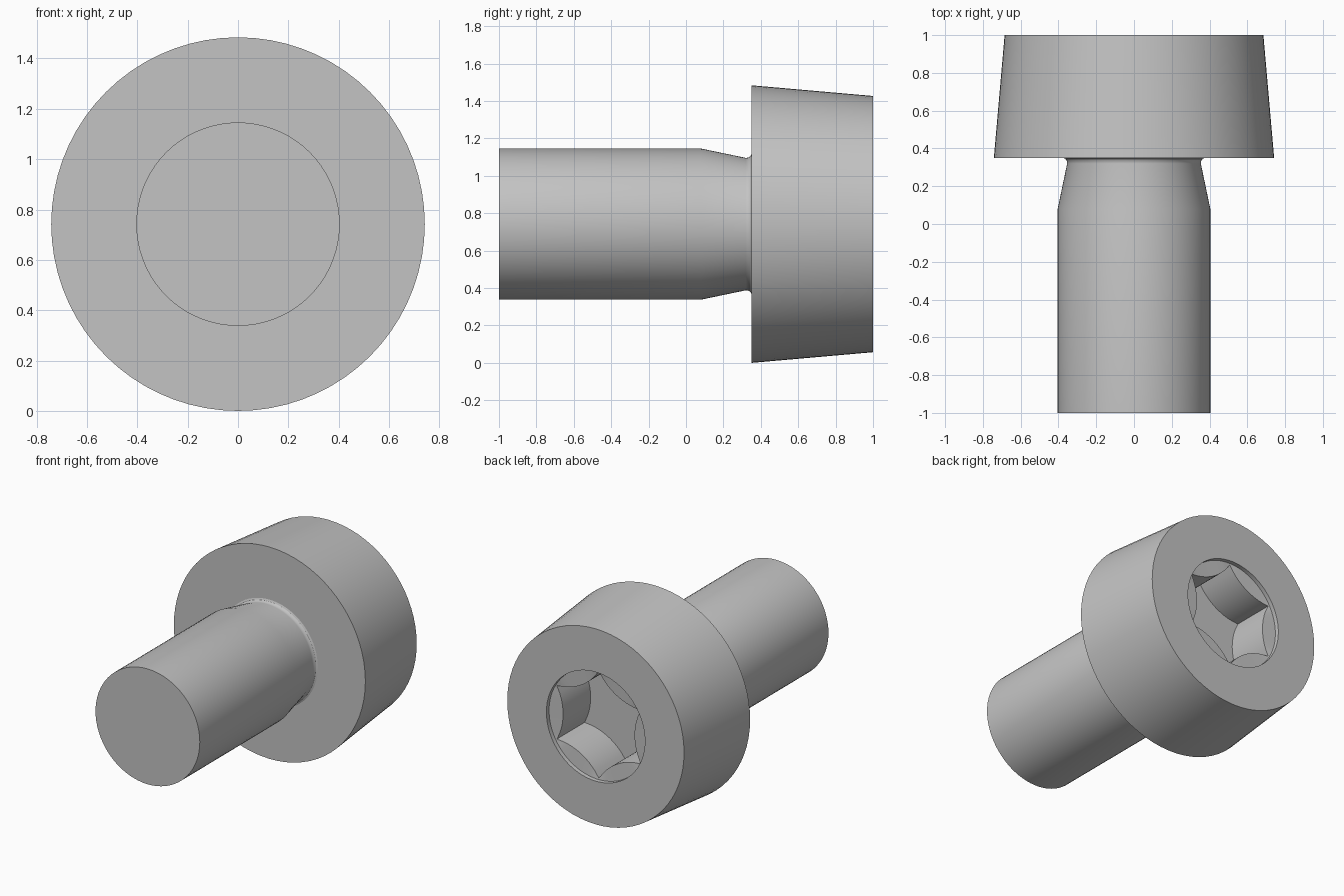
import bpy, bmesh, math

old = bpy.data.objects.get("Cube")
if old:
    bpy.data.objects.remove(old)

SEGMENTS = 72
CENTRE_Z = 0.742

steel = bpy.data.materials.new("plain_grey_steel")
steel.use_nodes = True
GREY = (0.55, 0.55, 0.55, 1)
steel.diffuse_color = GREY
steel.node_tree.nodes["Principled BSDF"].inputs["Base Color"].default_value = GREY


def circle(radius):
    return lambda angle: radius


def star(tip, valley):
    """Six sharp tips joined by arcs that bulge towards the axis."""
    half_chord = tip * math.sin(math.pi / 6)
    chord_at = tip * math.cos(math.pi / 6)
    sagitta = chord_at - valley
    arc = (half_chord ** 2 + sagitta ** 2) / (2 * sagitta)
    middle = valley + arc

    def radius(angle):
        t = angle % (math.pi / 3) - math.pi / 6
        return middle * math.cos(t) - math.sqrt(arc ** 2 - (middle * math.sin(t)) ** 2)
    return radius


def loft(name, rings):
    """Skin rings of (radius rule, y) around the y axis and cap both ends."""
    bm = bmesh.new()
    loops = []
    for rule, y in rings:
        loop = []
        for i in range(SEGMENTS):
            a = math.tau * i / SEGMENTS
            r = rule(a)
            loop.append(bm.verts.new((r * math.sin(a), y, CENTRE_Z + r * math.cos(a))))
        loops.append(loop)
    for low, high in zip(loops, loops[1:]):
        for i in range(SEGMENTS):
            j = (i + 1) % SEGMENTS
            bm.faces.new((low[i], low[j], high[j], high[i]))
    bm.faces.new(loops[0])
    bm.faces.new(loops[-1])
    bmesh.ops.recalc_face_normals(bm, faces=bm.faces)
    mesh = bpy.data.meshes.new(name)
    bm.to_mesh(mesh)
    bm.free()
    mesh.materials.append(steel)
    obj = bpy.data.objects.new(name, mesh)
    bpy.context.collection.objects.link(obj)
    bpy.ops.object.select_all(action="DESELECT")
    obj.select_set(True)
    bpy.context.view_layer.objects.active = obj
    bpy.ops.object.shade_smooth_by_angle(angle=math.radians(32))
    return obj


# Shank with tapered neck and small fillet under the head
shank_profile = [(0.404, -1), (0.404, 0.08), (0.354, 0.32), (0.356, 0.334),
                 (0.363, 0.345), (0.376, 0.351), (0.376, 0.37)]
loft("shank", [(circle(r), y) for r, y in shank_profile])

# Tapered head with a shallow counterbore and a six-lobed drive socket
lobes = star(0.375, 0.277)
loft("head", [
    (circle(0.742), 0.35),
    (circle(0.685), 1.0),
    (circle(0.382), 1.0),
    (circle(0.382), 0.97),
    (lobes, 0.965),
    (lobes, 0.66),
])
